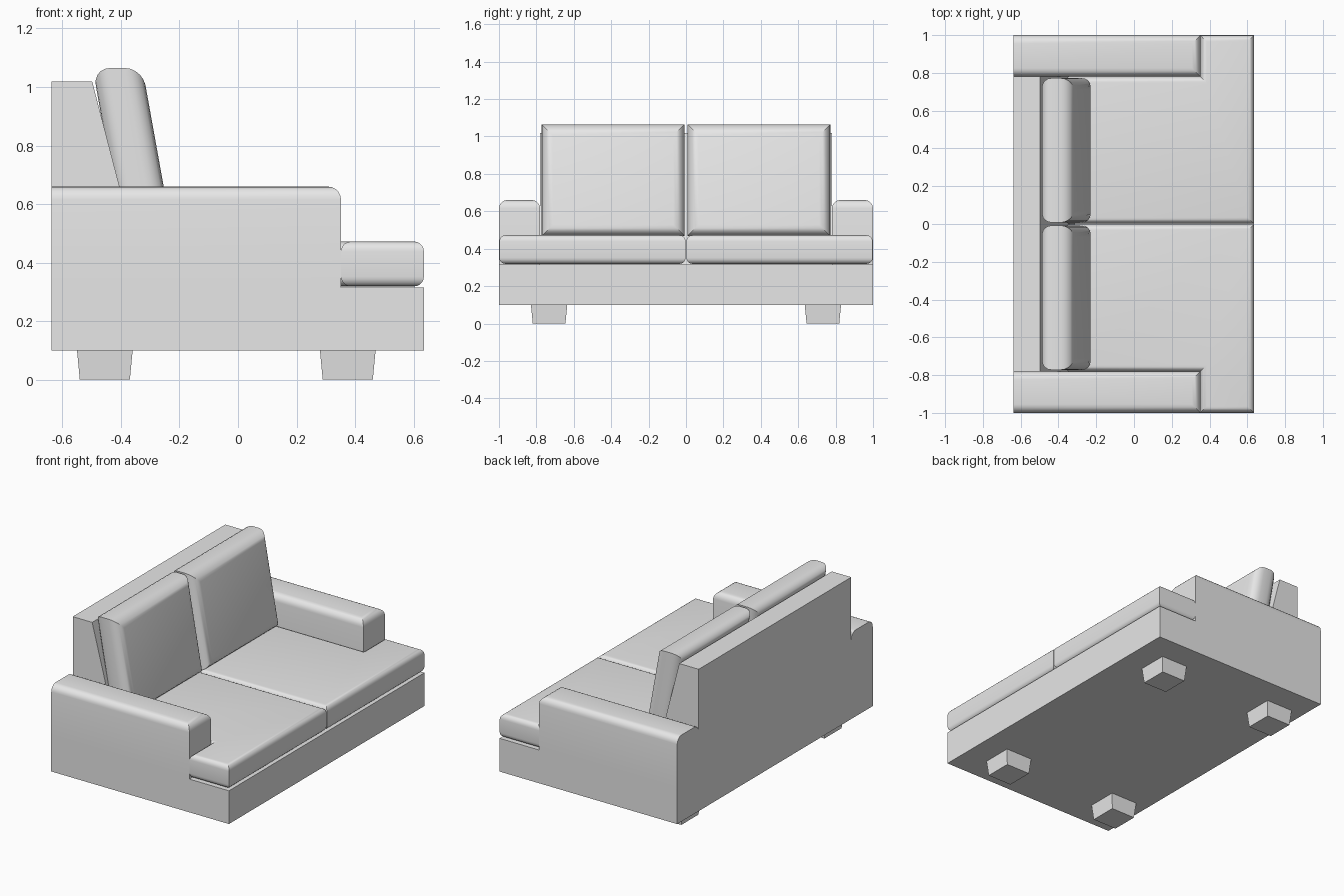
import bpy, bmesh, math
from mathutils import Vector

cube = bpy.data.objects.get("Cube")
if cube:
    bpy.data.objects.remove(cube, do_unlink=True)

GREY = (0.8, 0.8, 0.8, 1)
fabric = bpy.data.materials.new("plain_grey")
fabric.use_nodes = True
fabric.diffuse_color = GREY
fabric.node_tree.nodes["Principled BSDF"].inputs["Base Color"].default_value = GREY


def prism(name, outline, place, lo, hi, rounded=None, radius=0.0, adjust=None):
    """Extrude a 2D outline from lo to hi; place maps (a, b, depth) to a point."""
    bm = bmesh.new()
    low = [bm.verts.new(place(a, b, lo)) for a, b in outline]
    high = [bm.verts.new(place(a, b, hi)) for a, b in outline]
    bm.faces.new(low)
    bm.faces.new(high)
    n = len(outline)
    for i in range(n):
        j = (i + 1) % n
        bm.faces.new((low[i], low[j], high[j], high[i]))
    bmesh.ops.recalc_face_normals(bm, faces=bm.faces)
    if rounded:
        edges = [e for e in bm.edges if rounded(e.verts[0].co, e.verts[1].co)]
        bmesh.ops.bevel(bm, geom=edges, offset=radius, segments=5, profile=0.5,
                        affect='EDGES', clamp_overlap=True)
    if adjust:
        for v in bm.verts:
            adjust(v.co)
    bmesh.ops.recalc_face_normals(bm, faces=bm.faces)
    mesh = bpy.data.meshes.new(name)
    bm.to_mesh(mesh)
    bm.free()
    mesh.materials.append(fabric)
    obj = bpy.data.objects.new(name, mesh)
    bpy.context.collection.objects.link(obj)
    if rounded:
        bpy.ops.object.select_all(action='DESELECT')
        obj.select_set(True)
        bpy.context.view_layer.objects.active = obj
        bpy.ops.object.shade_smooth_by_angle(angle=math.radians(35))
    return obj


def rect(a0, a1, b0, b1):
    return [(a0, b0), (a1, b0), (a1, b1), (a0, b1)]


def flat(a, b, d):      # outline in plan, depth is height
    return Vector((a, b, d))


def side_on(a, b, d):   # outline in side profile, depth is width
    return Vector((a, d, b))


def face_on(a, b, d):   # outline in elevation, depth is thickness
    return Vector((d, a, b))


BACK, FRONT, ARM_FRONT = -0.637, 0.635, 0.352
INNER, BASE_TOP, SEAT_TOP, ARM_TOP = 0.78, 0.315, 0.472, 0.66

# Base and sloped backrest
prism("base", rect(BACK, FRONT, -1, 1), flat, 0.1, BASE_TOP)
prism("backrest", [(BACK, BASE_TOP), (-0.315, BASE_TOP), (-0.498, 1.018), (BACK, 1.018)],
      side_on, -INNER, INNER)


def arm_edge(p, q):     # top edges, except the rear one
    return min(p.z, q.z) > ARM_TOP - 0.01 and max(p.x, q.x) > 0


def seat_edge(p, q):    # top and bottom rims
    return abs(p.z - q.z) < 0.001


def pillow_edge(p, q):  # front and rear rims
    return abs(p.x - q.x) < 0.001


def lean(co):           # tilt the pillow backwards
    co.x -= 0.18 * (co.z - 1.0)


def taper(co):          # narrow the foot of a leg about its own centre
    if co.z < 0.05:
        cx = -0.455 if co.x < 0 else 0.375
        cy = math.copysign(0.732, co.y)
        co.x = cx + (co.x - cx) * 0.9
        co.y = cy + (co.y - cy) * 0.9


for side, s in (("left", 1), ("right", -1)):
    # Armrest
    prism(side + "_arm", rect(BACK, ARM_FRONT, s * INNER, s), flat, BASE_TOP, ARM_TOP,
          arm_edge, 0.045)

    # Seat cushion wrapping round the front of the arm
    outline = [(-0.36, 0.002), (FRONT, 0.002), (FRONT, 0.998), (ARM_FRONT, 0.998),
               (ARM_FRONT, INNER), (-0.36, INNER)]
    prism(side + "_seat_cushion", [(x, s * y) for x, y in outline], flat,
          0.319, SEAT_TOP, seat_edge, 0.033)

    # Back cushion
    prism(side + "_back_cushion", rect(s * 0.008, s * 0.772, 0.468, 1.065), face_on,
          -0.485, -0.315, pillow_edge, 0.06, lean)

    # Tapered legs
    for end, x in (("rear", -0.455), ("front", 0.375)):
        prism(f"{end}_{side}_leg", rect(x - 0.095, x + 0.095, s * 0.635, s * 0.829), flat,
              0, 0.1, adjust=taper)
